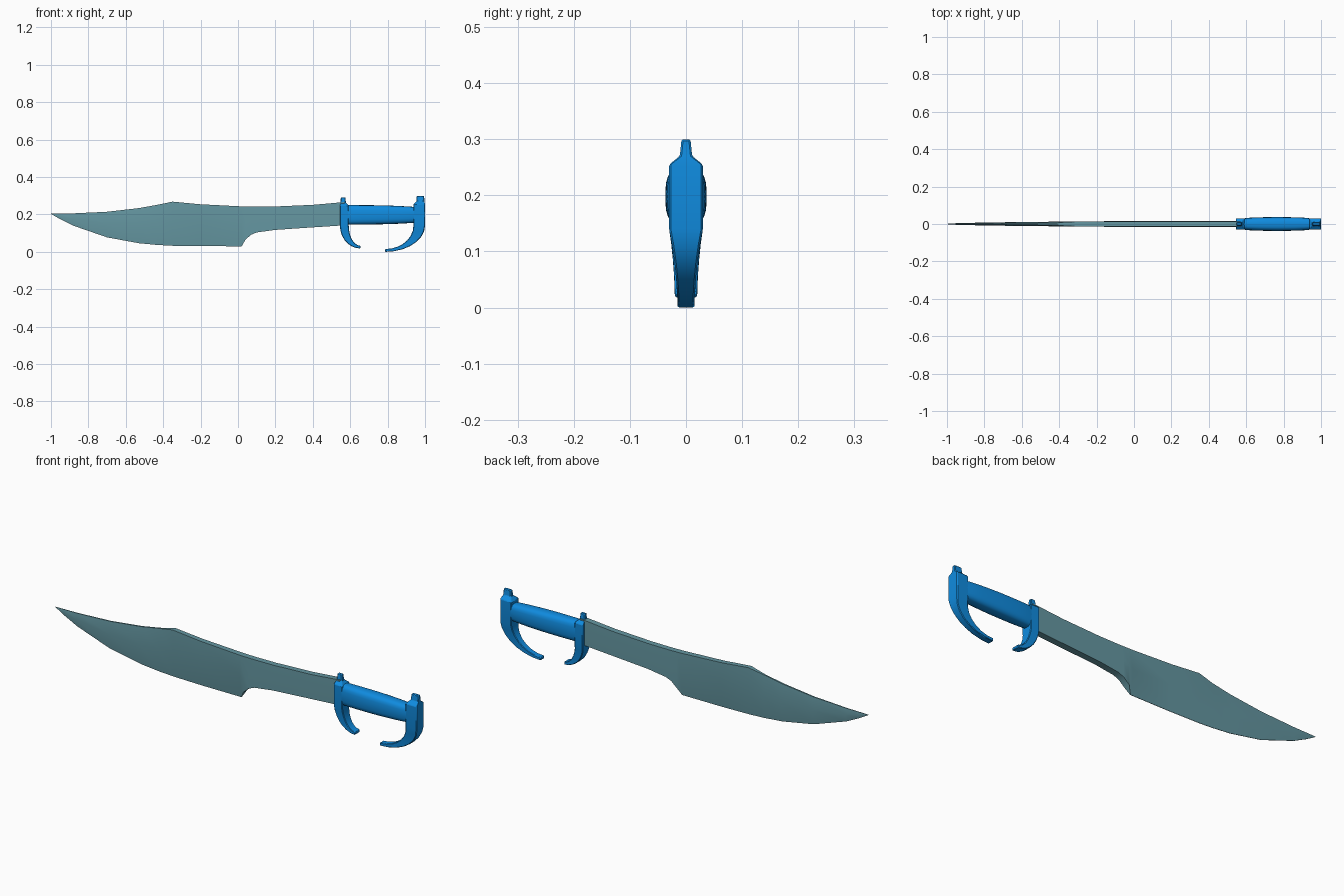
import bpy
import bmesh
from math import cos, sin, exp, pi, tau, radians, sqrt, copysign

cube = bpy.data.objects.get("Cube")
if cube:
    bpy.data.objects.remove(cube, do_unlink=True)


def make_material(name, colour):
    material = bpy.data.materials.new(name)
    material.use_nodes = True
    material.diffuse_color = colour
    shader = material.node_tree.nodes["Principled BSDF"]
    shader.inputs["Base Color"].default_value = colour
    return material


def loft(name, rings, material, bevel=0):
    """Skin a row of closed rings, cap both ends and shade."""
    bm = bmesh.new()
    rows = [[bm.verts.new(point) for point in ring] for ring in rings]
    for lower, upper in zip(rows, rows[1:]):
        for i in range(len(lower)):
            bm.faces.new((lower[i - 1], lower[i], upper[i], upper[i - 1]))
    bm.faces.new(rows[0])
    bm.faces.new(rows[-1])
    bmesh.ops.recalc_face_normals(bm, faces=bm.faces)
    mesh = bpy.data.meshes.new(name)
    bm.to_mesh(mesh)
    bm.free()
    mesh.materials.append(material)
    part = bpy.data.objects.new(name, mesh)
    bpy.context.collection.objects.link(part)
    if bevel:
        modifier = part.modifiers.new("soft_edges", "BEVEL")
        modifier.width = bevel
        modifier.segments = 1
        modifier.limit_method = "ANGLE"
        modifier.angle_limit = radians(40)
    bpy.ops.object.select_all(action="DESELECT")
    part.select_set(True)
    bpy.context.view_layer.objects.active = part
    bpy.ops.object.shade_smooth_by_angle(angle=radians(35))


steel = make_material("blade_teal", (0.13, 0.31, 0.36, 1))
blue = make_material("handle_blue", (0.005, 0.26, 0.74, 1))

# Blade: clipped point, long belly, notch and straight neck
peak_x, notch_x = -0.35, 0.02


def blade_top(x):
    if x < peak_x:
        return 0.205 + 0.065 * ((x + 1) / (peak_x + 1)) ** 2.5
    return 0.242 + 0.12 * (x - 0.12) ** 2


def blade_bottom(x):
    if x <= notch_x:
        return 0.03 + 0.173 * max(0, (-0.12 - x) / 0.88) ** 3.1
    return 0.105 + 0.065 * x - 0.075 * exp((notch_x - x) / 0.035)


def blade_ring(x):
    top, bottom = blade_top(x), blade_bottom(x)
    middle = bottom + 0.55 * (top - bottom)
    body = 0.001 + 0.015 * sqrt(min(1, x + 1))
    spine = body * (0.35 if x < peak_x else 0.9)
    edge = 0.001 if x <= notch_x else body
    side = [(spine, top), (body, middle), (edge, bottom)]
    near = [(x, -y, z) for y, z in side]
    far = [(x, y, z) for y, z in reversed(side)]
    return near + far


blade_stations = [-1, -0.95, -0.88, -0.7, -0.53, -0.43, peak_x, -0.2,
                  notch_x, 0.04, 0.07, 0.1, 0.2, 0.4, 0.57]
loft("blade", [blade_ring(x) for x in blade_stations], steel)


# Grip: rounded box section, fuller in the middle and slimmer at the back
def grip_ring(t, sides=20):
    x = 0.57 + 0.39 * t
    height = 0.052 - 0.011 * t ** 3
    width = 0.028 + 0.009 * sqrt(abs(sin(pi * t)))

    def rounded(value):
        return copysign(abs(value) ** 0.65, value)

    angles = [tau * i / sides for i in range(sides)]
    return [(x, width * rounded(cos(a)), 0.198 + height * rounded(sin(a)))
            for a in angles]


loft("grip", [grip_ring(i / 8) for i in range(9)], blue)


# Guards: a stepped head, a straight post and a hook of two quarter ellipses
def guard(name, outer, inner, top, tip_x, tip_bottom, tip_half):
    bend_z, full_half, tip_height, steps = 0.14, 0.03, 0.015, 7
    toward = copysign(1, outer - inner)

    def ring(outer_x, outer_z, inner_x, inner_z, half):
        return [(outer_x, half, outer_z), (inner_x, half, inner_z),
                (inner_x, -half, inner_z), (outer_x, -half, outer_z)]

    rings = []
    for drop, half, inset in ((0, 0.008, 0.018), (0.03, 0.011, 0.015),
                              (0.045, full_half, 0)):
        z = top - drop
        rings.append(ring(outer - toward * inset / 4, z,
                          inner + toward * inset, z, half))
    for i in range(steps + 1):
        t = i / steps
        across, down = cos(t * pi / 2), sin(t * pi / 2)
        depth = bend_z - tip_bottom
        half = tip_half + (full_half - tip_half) * (1 - t) ** 3
        rings.append(ring(tip_x + (outer - tip_x) * across,
                          bend_z - depth * down,
                          tip_x + (inner - tip_x) * across,
                          bend_z - (depth - tip_height) * down, half))
    loft(name, rings, blue, bevel=0.003)


guard("front_guard", outer=0.545, inner=0.592, top=0.292,
      tip_x=0.655, tip_bottom=0.018, tip_half=0.02)
guard("pommel_guard", outer=1, inner=0.938, top=0.3,
      tip_x=0.787, tip_bottom=0, tip_half=0.015)
